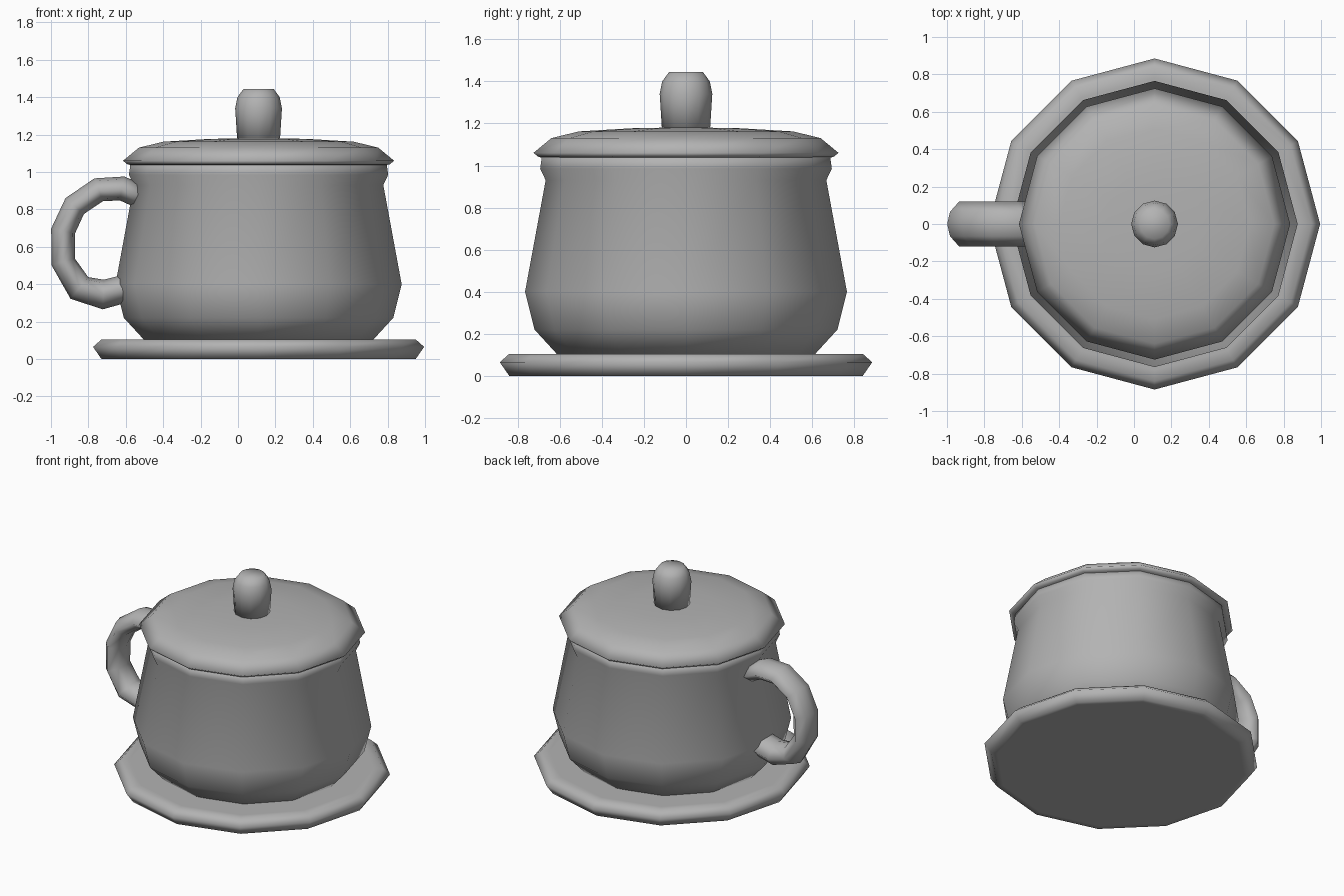
import bpy, bmesh, math

if "Cube" in bpy.data.objects:
    bpy.data.objects.remove(bpy.data.objects["Cube"])

CX = 0.11    # axis of the turned parts
SIDES = 12

grey = bpy.data.materials.new("dark_grey")
grey.diffuse_color = (0.45, 0.45, 0.45, 1)
grey.use_nodes = True
grey.node_tree.nodes["Principled BSDF"].inputs["Base Color"].default_value = grey.diffuse_color


def finish(bm, name):
    bmesh.ops.recalc_face_normals(bm, faces=bm.faces)
    mesh = bpy.data.meshes.new(name)
    bm.to_mesh(mesh)
    bm.free()
    mesh.materials.append(grey)
    mesh.shade_smooth()
    obj = bpy.data.objects.new(name, mesh)
    bpy.context.collection.objects.link(obj)
    return obj


def skin(rings, name):
    """Bridge successive closed rings of points and cap both ends."""
    bm = bmesh.new()
    loops = [[bm.verts.new(p) for p in ring] for ring in rings]
    n = len(loops[0])
    for a, b in zip(loops, loops[1:]):
        for i in range(n):
            j = (i + 1) % n
            bm.faces.new((a[i], a[j], b[j], b[i]))
    bm.faces.new(loops[0])
    bm.faces.new(loops[-1])
    return finish(bm, name)


def turned(name, profile):
    """Twelve-sided lathe of (radius, z) pairs."""
    angles = [2 * math.pi * i / SIDES for i in range(SIDES)]
    return skin([[(CX + r * math.cos(a), r * math.sin(a), z) for a in angles]
                 for r, z in profile], name)


# Saucer (inner rings keep the flat faces evenly shaded)
turned("saucer", [(0.80, 0), (0.84, 0), (0.885, 0.065), (0.84, 0.105), (0.78, 0.105)])

# Cup body with flared rim
turned("cup_body", [(0.61, 0.10), (0.72, 0.22), (0.765, 0.40), (0.667, 0.93),
                    (0.693, 0.985), (0.685, 1.045)])

# Domed lid
turned("lid", [(0.66, 1.035), (0.70, 1.04), (0.725, 1.06), (0.64, 1.13),
               (0.51, 1.162), (0.26, 1.177), (0.10, 1.18)])

# Lid knob
turned("lid_knob", [(0.114, 1.165), (0.125, 1.34), (0.113, 1.40), (0.08, 1.445)])

# Handle: flattened octagonal section swept along a C-shaped path (x, z, thickness)
path = [(-0.50, 0.86, 1), (-0.62, 0.912, 1), (-0.745, 0.905, 1), (-0.873, 0.818, 1),
        (-0.935, 0.685, 1), (-0.935, 0.52, 1), (-0.848, 0.38, 1.15),
        (-0.72, 0.345, 1.22), (-0.62, 0.372, 1.15), (-0.52, 0.42, 1.1)]
section = [(0.065, 0), (0.05, 0.065), (0, 0.12), (-0.05, 0.065),
           (-0.065, 0), (-0.05, -0.065), (0, -0.12), (0.05, -0.065)]
rings = []
for i, (x, z, s) in enumerate(path):
    x0, z0, _ = path[max(i - 1, 0)]
    x1, z1, _ = path[min(i + 1, len(path) - 1)]
    length = math.hypot(x1 - x0, z1 - z0)
    nx, nz = (z1 - z0) / length * s, -(x1 - x0) / length * s
    rings.append([(x + nx * u, v, z + nz * u) for u, v in section])
skin(rings, "handle")
